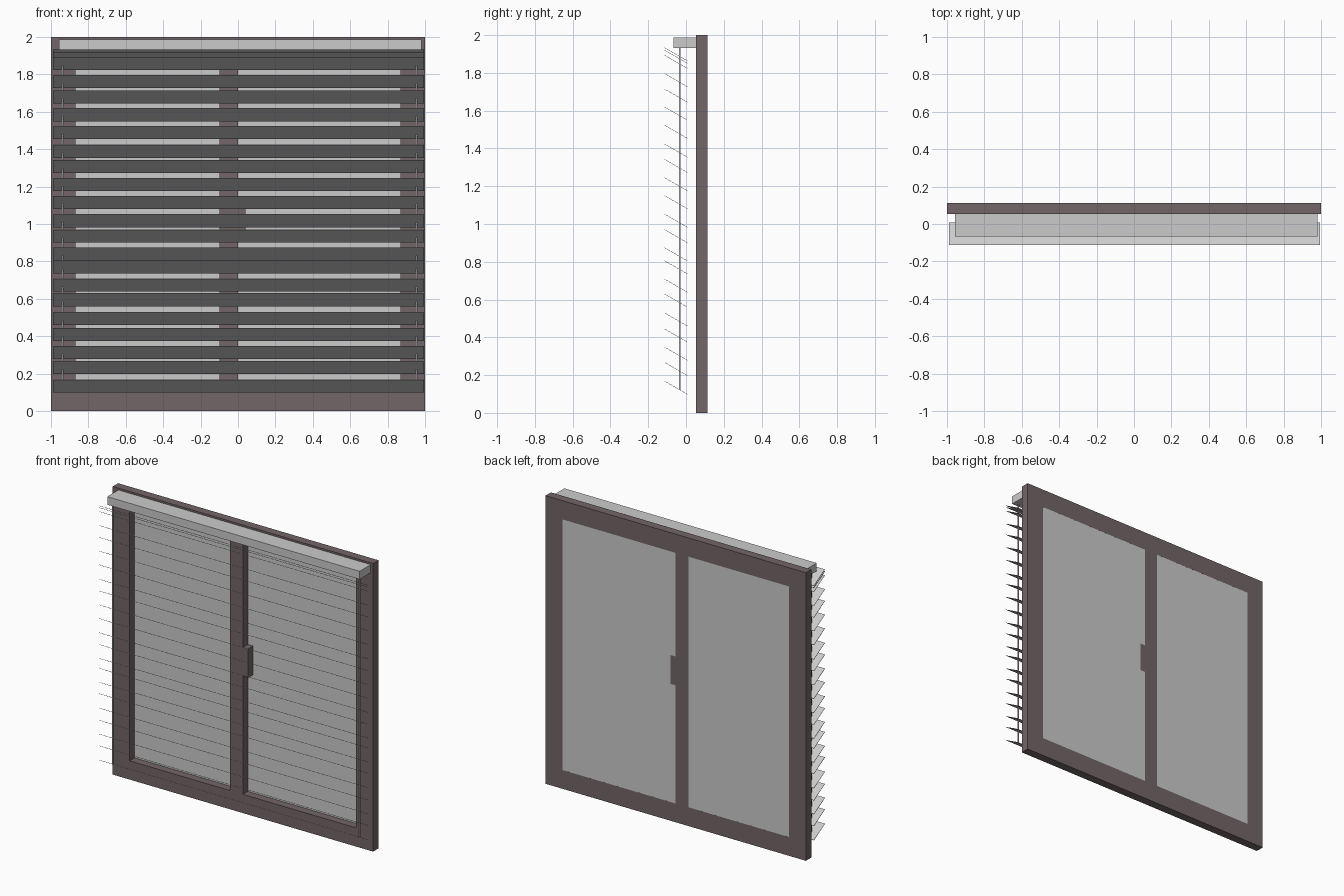
import bpy
import math

if "Cube" in bpy.data.objects:
    bpy.data.objects.remove(bpy.data.objects["Cube"])

brown = bpy.data.materials.new("brown_frame")
brown.diffuse_color = (0.17, 0.13, 0.135, 1)
brown.use_nodes = True
brown.node_tree.nodes["Principled BSDF"].inputs["Base Color"].default_value = brown.diffuse_color


def box(name, x, y, z, mat=None):
    """Axis-aligned box from (min, max) ranges."""
    lo, hi = zip(x, y, z)
    v = [(a, b, c) for a in x for b in y for c in z]
    f = [(0, 1, 3, 2), (4, 6, 7, 5), (0, 4, 5, 1),
         (2, 3, 7, 6), (0, 2, 6, 4), (1, 5, 7, 3)]
    mid = [(p + q) / 2 for p, q in zip(lo, hi)]
    me = bpy.data.meshes.new(name)
    me.from_pydata([tuple(p - m for p, m in zip(c, mid)) for c in v], [], f)
    ob = bpy.data.objects.new(name, me)
    ob.location = mid
    bpy.context.collection.objects.link(ob)
    if mat:
        me.materials.append(mat)
    return ob


# Window frame
FY = (0.054, 0.113)
B = 0.13
box("frame_left", (-1, -1 + B), FY, (0, 2), brown)
box("frame_right", (1 - B, 1), FY, (0, 2), brown)
box("frame_bottom", (-1 + B, 1 - B), FY, (0, B), brown)
box("frame_top", (-1 + B, 1 - B), FY, (2 - B, 2), brown)
box("mullion", (-0.10, 0.0), FY, (B, 2 - B), brown)
box("handle", (0.0, 0.04), FY, (0.95, 1.15), brown)

# Glass panes, flush with the back
for name, x in (("glass_left", (-1 + B, -0.10)), ("glass_right", (0.0, 1 - B))):
    box(name, x, (0.109, 0.1128), (B, 2 - B))

# Blind head rail
box("head_rail", (-0.957, 0.981), (-0.067, 0.054), (1.931, 1.987))

# Tilted slats, listed by height of their front edge
tops = [1.933, 1.92, 1.893, 1.796, 1.714, 1.619, 1.523, 1.423, 1.342, 1.245, 1.15,
        1.052, 0.97, 0.874, 0.805, 0.708, 0.629, 0.529, 0.444, 0.348, 0.267, 0.168]
Y0, Y1, DROP = -0.113, 0.007, 0.069
width = math.hypot(Y1 - Y0, DROP)
for t in tops:
    yc, zc = (Y0 + Y1) / 2, t - DROP / 2
    slat = box("slat", (-0.988, 0.994), (yc - width / 2, yc + width / 2),
               (zc - 0.001, zc + 0.001))
    slat.rotation_euler.x = -math.atan2(DROP, Y1 - Y0)

# Lift cords
for x in (-0.936, 0.956):
    box("cord", (x - 0.004, x + 0.004), (-0.038, -0.030), (0.122, 1.931))
